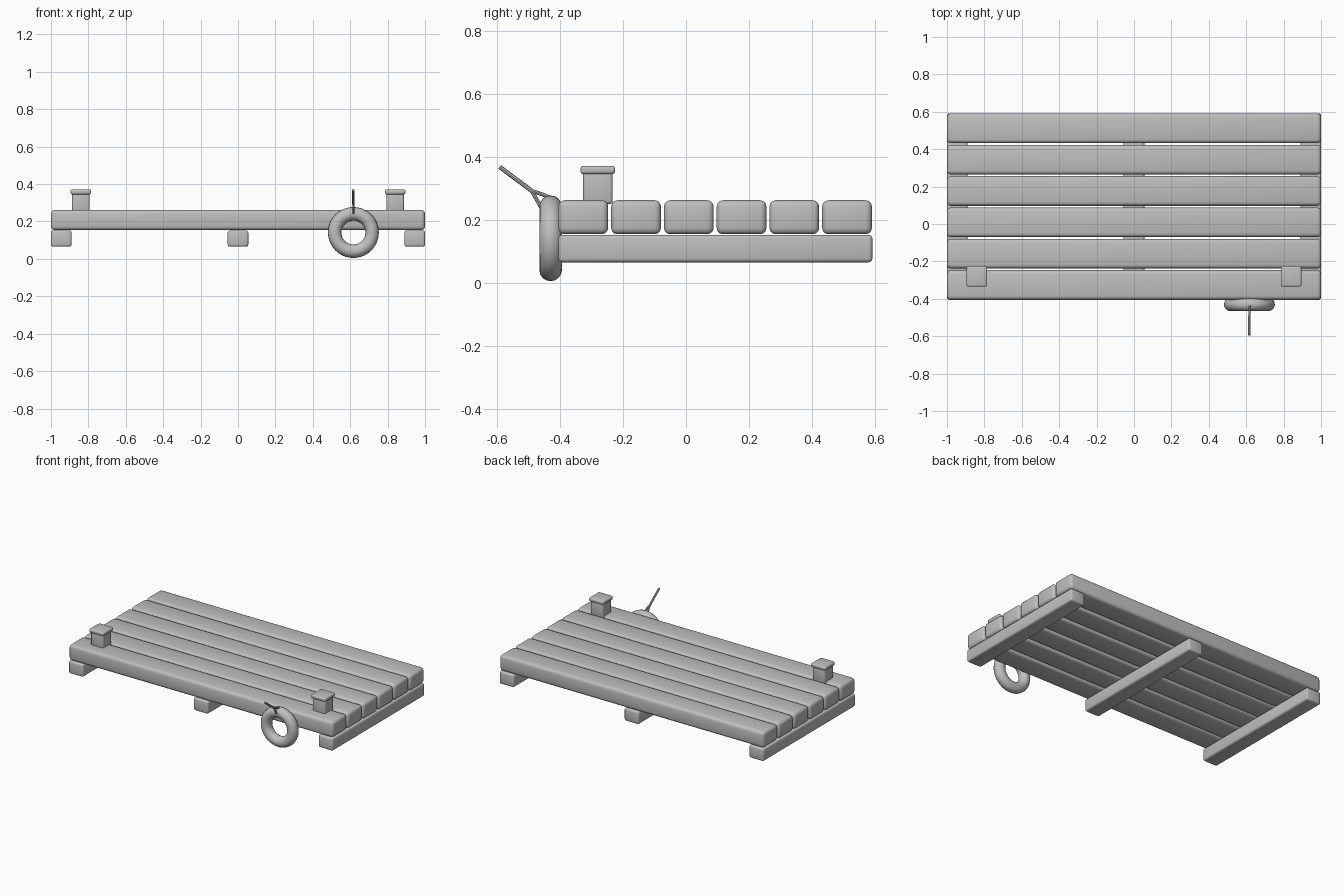
import bpy
import math
from mathutils import Vector

if "Cube" in bpy.data.objects:
    bpy.data.objects.remove(bpy.data.objects["Cube"])

# Single neutral grey
grey = bpy.data.materials.new("plain_grey")
grey.use_nodes = True
grey.diffuse_color = (0.52, 0.52, 0.52, 1)
grey.node_tree.nodes["Principled BSDF"].inputs["Base Color"].default_value = grey.diffuse_color


def finish(obj, name, angle=40):
    obj.name = name
    obj.data.materials.append(grey)
    bpy.ops.object.shade_smooth_by_angle(angle=math.radians(angle))
    return obj


def rounded_box(name, low, high, radius):
    """Bevelled box between two corners."""
    low, high = Vector(low), Vector(high)
    bpy.ops.mesh.primitive_cube_add(size=1, location=(low + high) / 2)
    obj = bpy.context.object
    obj.scale = high - low
    bpy.ops.object.transform_apply(location=False, rotation=False, scale=True)
    bevel = obj.modifiers.new("rounded_edges", 'BEVEL')
    bevel.width = radius
    bevel.segments = 3
    bpy.ops.object.modifier_apply(modifier=bevel.name)
    return finish(obj, name)


def rope(name, points, radius):
    """Round cord through the given points."""
    curve = bpy.data.curves.new(name, 'CURVE')
    curve.dimensions = '3D'
    curve.bevel_depth = radius
    curve.bevel_resolution = 2
    curve.use_fill_caps = True
    spline = curve.splines.new('POLY')
    spline.points.add(len(points) - 1)
    for point, co in zip(spline.points, points):
        point.co = (*co, 1)
    obj = bpy.data.objects.new(name, curve)
    bpy.context.collection.objects.link(obj)
    bpy.ops.object.select_all(action='DESELECT')
    obj.select_set(True)
    bpy.context.view_layer.objects.active = obj
    bpy.ops.object.convert(target='MESH')
    finish(bpy.context.object, name)


# Deck planks
FRONT = -0.405
PITCH = 0.1675
for i in range(6):
    y = FRONT + i * PITCH
    rounded_box(f"deck_plank_{i + 1}", (-1, y, 0.154), (1, y + 0.158, 0.262), 0.02)

# Support beams under the deck
for side, x in (("right", -0.945), ("middle", 0), ("left", 0.945)):
    rounded_box(f"support_beam_{side}", (x - 0.055, FRONT, 0.065),
                (x + 0.055, 0.592, 0.152), 0.012)

# Mooring posts with caps
for side, x in (("right", -0.84), ("left", 0.84)):
    rounded_box(f"mooring_post_{side}", (x - 0.047, -0.327, 0.25),
                (x + 0.047, -0.233, 0.352), 0.01)
    rounded_box(f"post_cap_{side}", (x - 0.055, -0.335, 0.345),
                (x + 0.055, -0.225, 0.371), 0.009)

# Ring fender hanging at the front
RING_X = 0.617
bpy.ops.mesh.primitive_torus_add(location=(RING_X, -0.43, 0.141), rotation=(math.pi / 2, 0, 0),
                                 major_radius=0.1, minor_radius=0.036,
                                 major_segments=40, minor_segments=16)
finish(bpy.context.object, "ring_fender", 60)

# Cord with a forked end gripping the ring
knot = (RING_X, -0.49, 0.292)
rope("cord", [(RING_X, -0.592, 0.368), knot], 0.007)
rope("cord_upper_strand", [knot, (RING_X, -0.455, 0.28), (RING_X, -0.425, 0.268)], 0.006)
rope("cord_lower_strand", [knot, (RING_X, -0.472, 0.26), (RING_X, -0.458, 0.235)], 0.006)
